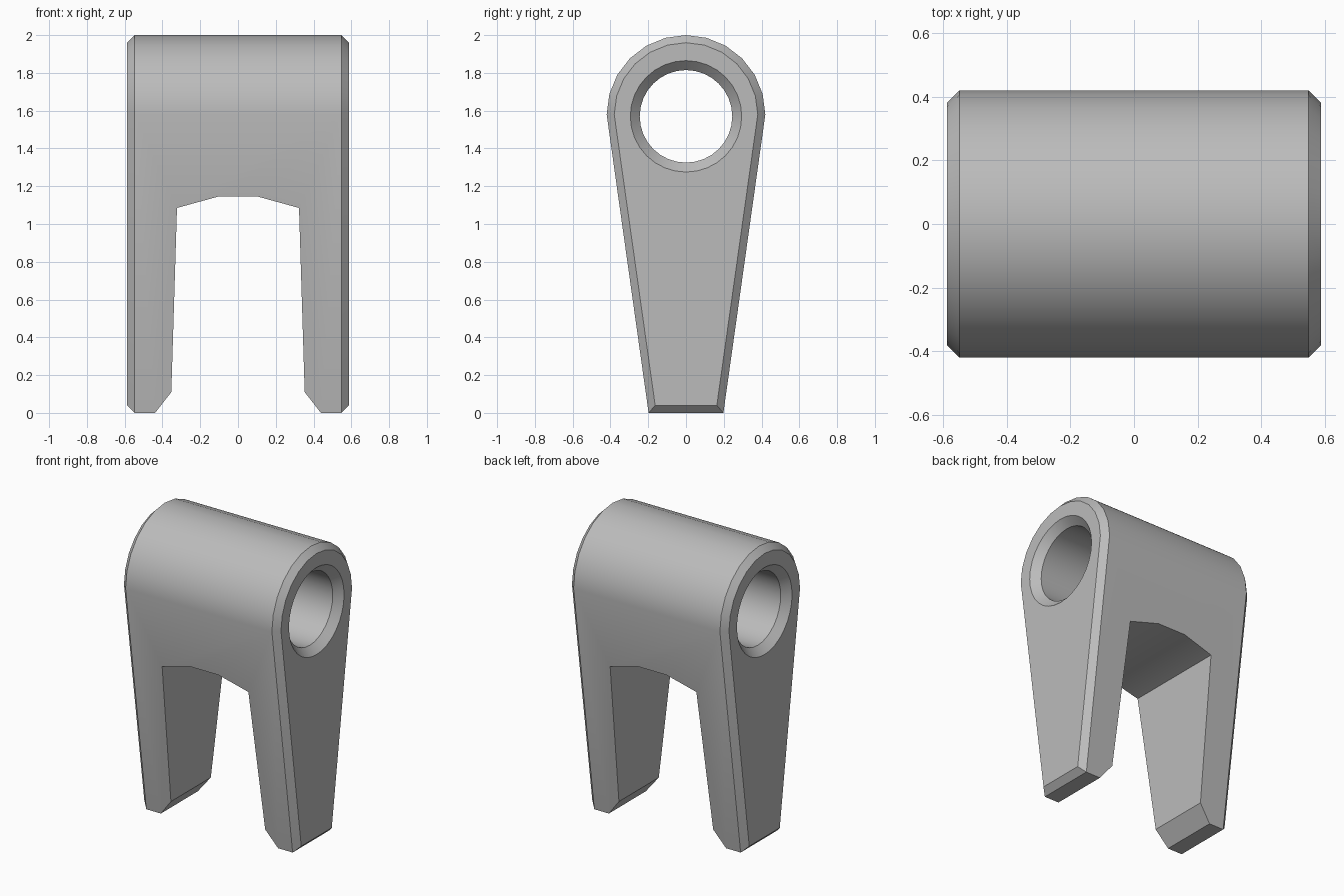
import bpy, bmesh
from math import sin, cos, pi

cube = bpy.data.objects.get("Cube")
if cube:
    bpy.data.objects.remove(cube, do_unlink=True)

HALF, CHAMFER = 0.588, 0.04
EYE_Z, EYE_R = 1.58, 0.42
BORE_Z, BORE_R = 1.57, 0.245

metal = bpy.data.materials.new("plain grey")
metal.use_nodes = True
grey = (0.5, 0.5, 0.5, 1)
metal.diffuse_color = grey
metal.node_tree.nodes["Principled BSDF"].inputs["Base Color"].default_value = grey


def loft(name, sections):
    """Skin closed sections of equal point count and cap both ends."""
    bm = bmesh.new()
    rings = [[bm.verts.new(p) for p in s] for s in sections]
    for a, b in zip(rings, rings[1:]):
        for i in range(len(a)):
            j = (i + 1) % len(a)
            bm.faces.new((a[i], a[j], b[j], b[i]))
    bm.faces.new(rings[0])
    bm.faces.new(rings[-1])
    bmesh.ops.recalc_face_normals(bm, faces=bm.faces)
    mesh = bpy.data.meshes.new(name)
    bm.to_mesh(mesh)
    bm.free()
    mesh.materials.append(metal)
    obj = bpy.data.objects.new(name, mesh)
    bpy.context.collection.objects.link(obj)
    return obj


def side_outline(x, inset):
    """Round-topped tapering outline, shrunk by the inset."""
    r = EYE_R - inset
    arc = [(x, r * cos(pi * i / 12), EYE_Z + r * sin(pi * i / 12)) for i in range(13)]
    foot = 0.198 - inset * 0.87
    return arc + [(x, -foot, inset), (x, foot, inset)]


def ring(x, r, n=32):
    return [(x, r * cos(2 * pi * i / n), BORE_Z + r * sin(2 * pi * i / n)) for i in range(n)]


# Fork body with chamfered ends
body = loft("fork_body", [
    side_outline(-HALF, CHAMFER), side_outline(CHAMFER - HALF, 0),
    side_outline(HALF - CHAMFER, 0), side_outline(HALF, CHAMFER)])

# Slot between the legs, flared at the feet and shallowly arched above
half_slot = [(0.525, -0.11), (0.353, 0.11), (0.323, 1.085), (0.105, 1.145)]
slot = half_slot + [(-x, z) for x, z in reversed(half_slot)]
slot_cutter = loft("slot_cutter", [[(x, y, z) for x, z in slot] for y in (-0.6, 0.6)])

# Cross bore, countersunk at both ends
bore_cutter = loft("bore_cutter", [
    ring(x, BORE_R + flare) for x, flare in (
        (-HALF - 0.05, 0.1), (-HALF + 0.05, 0), (HALF - 0.05, 0), (HALF + 0.05, 0.1))])

# Cut the body, bake the result and remove the cutters
bpy.ops.object.select_all(action="DESELECT")
bpy.context.view_layer.objects.active = body
body.select_set(True)
for cutter in (slot_cutter, bore_cutter):
    cutter.hide_render = True
    mod = body.modifiers.new(cutter.name, "BOOLEAN")
    mod.operation = "DIFFERENCE"
    mod.solver = "EXACT"
    mod.object = cutter
    bpy.ops.object.modifier_apply(modifier=mod.name)
    bpy.data.objects.remove(cutter, do_unlink=True)

bpy.ops.object.shade_smooth_by_angle(angle=pi / 6)
